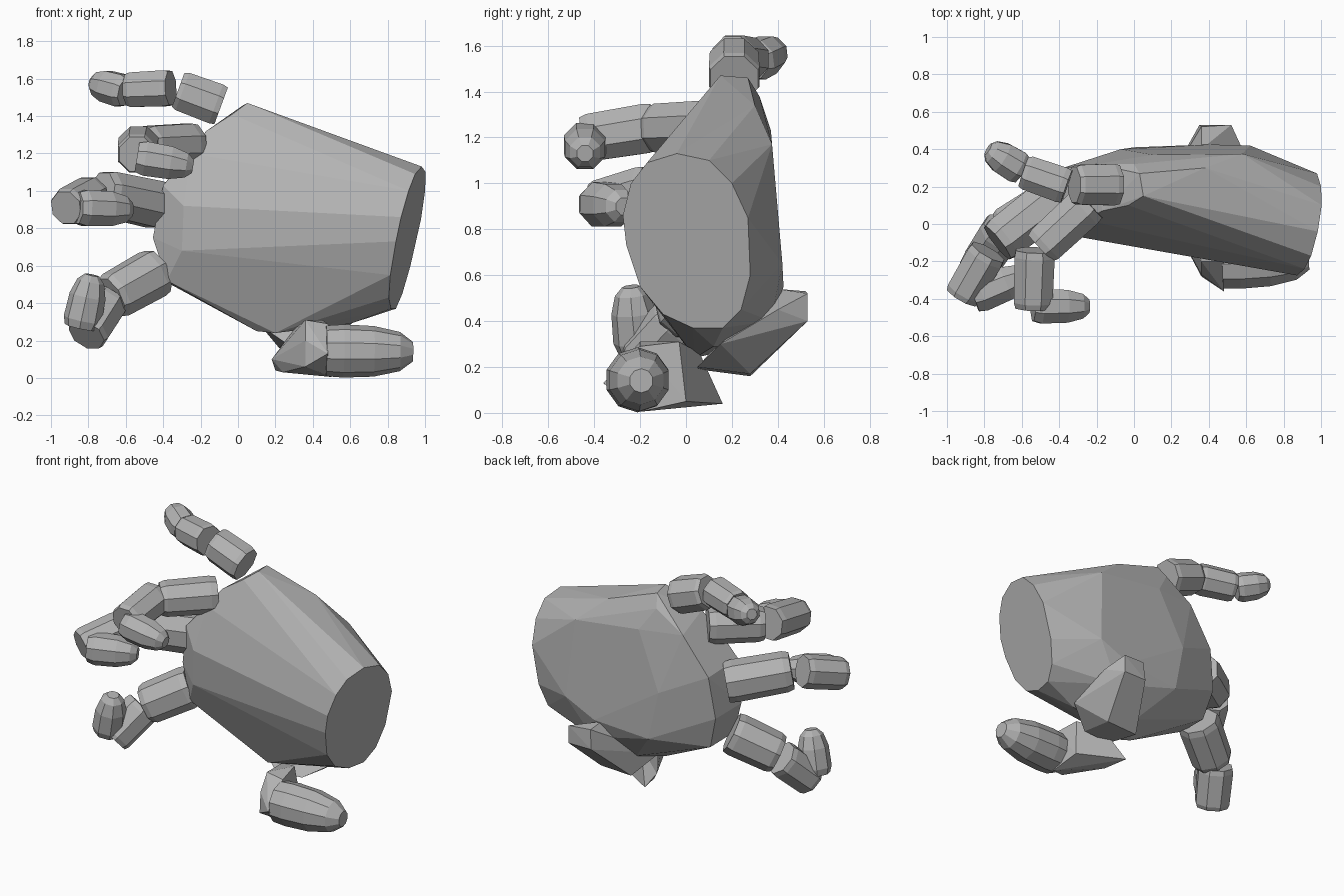
import bpy, bmesh, math
from mathutils import Vector

grey = bpy.data.materials.new("grey")
grey.diffuse_color = (0.45, 0.45, 0.45, 1)


def hull(name, points):
    """Faceted solid wrapped tightly around a few points."""
    bm = bmesh.new()
    for p in points:
        bm.verts.new(p)
    bmesh.ops.convex_hull(bm, input=bm.verts[:])
    loose = [v for v in bm.verts if not v.link_faces]
    bmesh.ops.delete(bm, geom=loose, context='VERTS')
    bmesh.ops.dissolve_limit(bm, angle_limit=math.radians(3),
                             verts=bm.verts[:], edges=bm.edges[:])
    bmesh.ops.recalc_face_normals(bm, faces=bm.faces[:])
    me = bpy.data.meshes.new(name)
    bm.to_mesh(me)
    bm.free()
    me.materials.append(grey)
    ob = bpy.data.objects.new(name, me)
    bpy.context.collection.objects.link(ob)
    return ob


def segment(name, a, b, r, profile, sides=8):
    """Finger bone from a to b; profile lists (fraction along, radius factor)."""
    a, b = Vector(a), Vector(b)
    d = b - a
    q = d.to_track_quat('Z', 'Y')
    pts = []
    for t, k in profile:
        for i in range(sides):
            w = 2 * math.pi * (i + 0.5) / sides
            pts.append(a + d * t + q @ Vector((math.cos(w), math.sin(w), 0)) * r * k)
    hull(name, pts)


BONE = [(0, 0.98), (0.12, 1.04), (0.9, 1.0), (1, 0.9)]
TIP = [(0, 0.9), (0.15, 1.05), (0.6, 1.0), (0.88, 0.75), (1, 0.4)]

# Palm: slanted wrist rim, knuckle edge, back and heel
wrist = [(-0.04, 1.13), (0.1, 1.1), (0.2, 1.0), (0.27, 0.85), (0.28, 0.6),
         (0.24, 0.45), (0.16, 0.37), (0.03, 0.37), (-0.1, 0.43), (-0.2, 0.55),
         (-0.26, 0.73), (-0.275, 0.86), (-0.24, 1.0), (-0.17, 1.09)]
palm = [(0.725 + 0.2 * y + 0.235 * z, y, z) for y, z in wrist]
palm += [(0.05, 0.15, 1.47), (0.03, 0.27, 1.46), (-0.03, 0.1, 1.41), (0, 0.32, 1.38),
         (-0.17, 0.07, 1.32), (-0.25, 0.02, 1.2), (-0.2, 0.32, 1.25),
         (-0.40, 0.01, 1.03), (-0.38, 0.3, 1.0), (-0.455, 0.05, 0.75), (-0.42, 0.28, 0.72),
         (-0.38, 0.02, 0.52), (-0.36, 0.25, 0.5), (-0.29, -0.07, 0.92), (-0.3, -0.06, 0.68),
         (0.1, 0.37, 1.23), (0.58, 0.375, 1.17), (-0.07, 0.4, 0.85), (0.62, 0.42, 0.65),
         (0.4, 0.425, 0.55), (0, 0.41, 0.52), (0.1, 0.08, 0.25), (0.2, 0.04, 0.24),
         (0.2, 0.25, 0.29), (0.45, 0.37, 0.4), (0.6, 0.12, 0.29), (0.8, 0.34, 0.65),
         (0.38, 0.3, 1.34)]
hull("palm", palm)

# Four fingers: joints as (start, end, radius) for base, middle and tip
fingers = {
    "little_finger": [((-0.09, 0.21, 1.455), (-0.32, 0.21, 1.54), 0.115),
                      ((-0.36, 0.2, 1.55), (-0.59, 0.28, 1.54), 0.1),
                      ((-0.6, 0.29, 1.53), (-0.78, 0.4, 1.58), 0.09)],
    "ring_finger": [((-0.24, 0.11, 1.25), (-0.50, -0.13, 1.24), 0.115),
                    ((-0.53, -0.14, 1.245), (-0.54, -0.45, 1.195), 0.112),
                    ((-0.54, -0.44, 1.18), (-0.24, -0.44, 1.13), 0.095)],
    "middle_finger": [((-0.41, 0.15, 0.92), (-0.73, -0.1, 0.99), 0.13),
                      ((-0.78, -0.15, 0.98), (-0.92, -0.39, 0.91), 0.105),
                      ((-0.86, -0.39, 0.91), (-0.57, -0.27, 0.9), 0.1)],
    "index_finger": [((-0.43, 0.12, 0.57), (-0.68, -0.03, 0.43), 0.132),
                     ((-0.7, -0.03, 0.41), (-0.81, -0.2, 0.23), 0.115),
                     ((-0.84, -0.21, 0.27), (-0.78, -0.24, 0.55), 0.098)],
}
for name, parts in fingers.items():
    for part, (a, b, r) in zip(("base", "middle", "tip"), parts):
        segment(f"{name}_{part}", a, b, r, TIP if part == "tip" else BONE)

# Thumb: wedge-like base and middle, rounded tip
hull("thumb_base", [(0.35, 0.53, 0.4), (0.52, 0.53, 0.4), (0.36, 0.4, 0.54),
                    (0.52, 0.53, 0.52), (0.36, 0.52, 0.53), (0.22, 0.28, 0.16),
                    (0.45, 0.28, 0.17), (0.12, 0.12, 0.28), (0.62, 0.15, 0.3),
                    (0.25, 0.05, 0.19), (0.45, 0.05, 0.2), (0.58, 0.4, 0.45)])
hull("thumb_middle", [(0.2, 0.16, 0.04), (0.18, 0.06, 0.1), (0.3, 0.06, 0.26),
                      (0.24, 0, 0.03), (0.36, -0.27, 0.2), (0.36, -0.2, 0.31),
                      (0.48, -0.2, 0.29), (0.48, -0.36, 0.13), (0.5, -0.2, 0.005),
                      (0.45, -0.03, 0.31), (0.48, 0, 0.05), (0.36, -0.28, 0.06)])
segment("thumb_tip", (0.47, -0.215, 0.145), (0.935, -0.195, 0.14), 0.138,
        [(0, 0.98), (0.2, 1.03), (0.55, 0.98), (0.85, 0.76), (1, 0.38)], 10)
